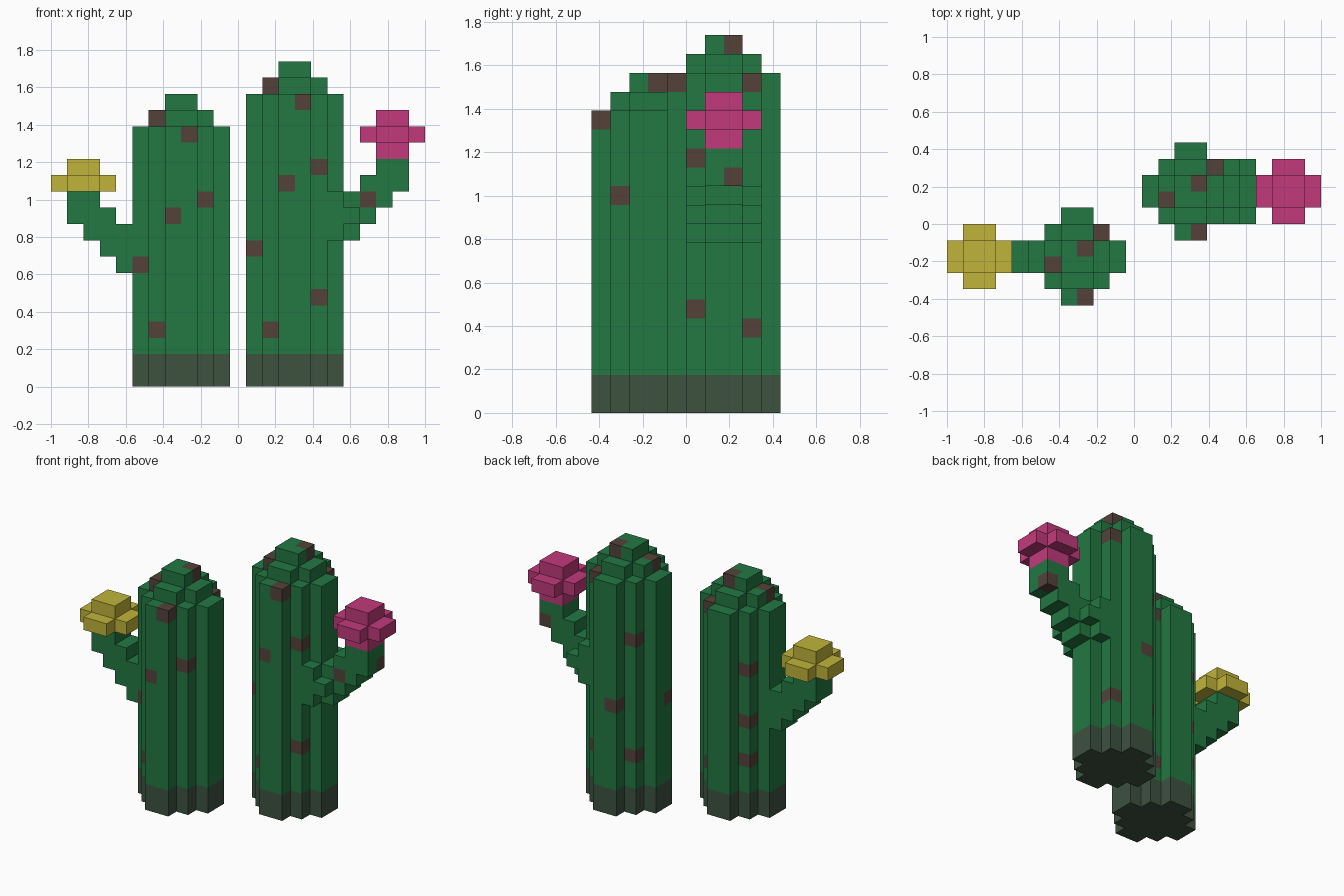
import bpy, bmesh
from mathutils import Vector

if "Cube" in bpy.data.objects:
    bpy.data.objects.remove(bpy.data.objects["Cube"], do_unlink=True)

U = 2 / 23                          # edge of one block
ORIGIN = Vector((-1, -5 * U, 0))    # corner of block (0, 0, 0)


def material(name, rgb):
    def linear(c):
        c /= 255
        return c / 12.92 if c <= 0.04045 else ((c + 0.055) / 1.055) ** 2.4
    colour = (*[linear(c) for c in rgb], 1)
    m = bpy.data.materials.new(name)
    m.diffuse_color = colour
    m.use_nodes = True
    m.node_tree.nodes["Principled BSDF"].inputs["Base Color"].default_value = colour
    return m


GREEN = material("cactus_green", (34, 120, 66))
BROWN = material("spot_brown", (83, 66, 58))
BASE = material("base_grey_green", (61, 82, 64))
PINK = material("flower_pink", (193, 58, 123))
YELLOW = material("flower_yellow", (192, 180, 58))


def box(i0, i1, j0, j1, k0, k1):
    """Set of block cells in half-open ranges."""
    return {(i, j, k) for i in range(i0, i1) for j in range(j0, j1) for k in range(k0, k1)}


def disc(ci, cj, k0, k1, *half_sizes):
    """Rounded block column: union of rectangles given as (half x, half y)."""
    cells = set()
    for a, b in half_sizes:
        cells |= box(ci - a, ci + a, cj - b, cj + b, k0, k1)
    return cells


# The six block sides: outward direction and corner loop
SIDES = []
for axis in range(3):
    b, c = (axis + 1) % 3, (axis + 2) % 3
    for sign in (0, 1):
        loop = []
        for u, v in ((0, 0), (1, 0), (1, 1), (0, 1)):
            p = [0, 0, 0]
            p[axis], p[b], p[c] = sign, u, v
            loop.append(tuple(p))
        step = [0, 0, 0]
        step[axis] = 1 if sign else -1
        SIDES.append((tuple(step), loop if sign else loop[::-1]))


def build(name, cells, main, spots=(), base_height=0):
    """Outer skin of the cells; spot cells are brown, low cells take the base colour."""
    mats = [main] + ([BROWN] if spots else []) + ([BASE] if base_height else [])
    bm = bmesh.new()
    verts = {}
    for cell in sorted(cells):
        mat = BROWN if cell in spots else BASE if cell[2] < base_height else main
        for step, loop in SIDES:
            if tuple(a + b for a, b in zip(cell, step)) in cells:
                continue
            corners = []
            for off in loop:
                key = tuple(a + b for a, b in zip(cell, off))
                if key not in verts:
                    verts[key] = bm.verts.new(ORIGIN + Vector(key) * U)
                corners.append(verts[key])
            bm.faces.new(corners).material_index = mats.index(mat)
    mesh = bpy.data.meshes.new(name)
    bm.to_mesh(mesh)
    bm.free()
    for m in mats:
        mesh.materials.append(m)
    bpy.context.collection.objects.link(bpy.data.objects.new(name, mesh))


def trunk(name, ci, cj, height, spots):
    """Fluted column with a two-step dome."""
    cells = disc(ci, cj, 0, height, (3, 1), (2, 2), (1, 3))
    cells |= disc(ci, cj, height, height + 1, (2, 1), (1, 2))
    cells |= disc(ci, cj, height + 1, height + 2, (1, 1))
    build(name, cells, GREEN, spots, base_height=2)


# Trunks
trunk("short_trunk", 8, 3, 16, {
    (6, 2, 16), (8, 3, 17), (8, 0, 15), (9, 4, 15), (9, 1, 11), (7, 0, 10),
    (5, 2, 7), (6, 1, 3), (9, 4, 3), (6, 4, 11), (6, 4, 7), (6, 4, 4)})
trunk("tall_trunk", 15, 7, 18, {
    (15, 7, 19), (13, 6, 18), (15, 4, 17), (16, 8, 17), (16, 5, 13), (14, 4, 12),
    (12, 6, 8), (16, 5, 5), (16, 8, 4), (13, 5, 3), (13, 8, 13), (14, 9, 8), (13, 8, 4)})

# Stepped arm of the short cactus: rows of (first, end) from the lowest up
short_arm = set()
for k, (i0, i1) in enumerate([(4, 5), (3, 5), (2, 5), (1, 4), (1, 3)], start=7):
    short_arm |= box(i0, i1, 2, 4, k, k + 1)
build("short_arm", short_arm, GREEN)

# Stepped arm of the tall cactus, with a flared collar on both sides
tall_arm = set()
for k, (i0, i1) in enumerate([(18, 19), (18, 20), (18, 21), (19, 22), (20, 22)], start=9):
    tall_arm |= box(i0, i1, 6, 8, k, k + 1)
for j in (5, 8):
    tall_arm |= box(17, 18, j, j + 1, 9, 12) | box(18, 19, j, j + 1, 10, 11)
build("tall_arm", tall_arm, GREEN, {(19, 6, 11), (21, 7, 12)})

# Flowers: a cross of petals around a square core
build("yellow_flower", disc(2, 3, 12, 13, (2, 1), (1, 2)) | disc(2, 3, 13, 14, (1, 1)), YELLOW)
build("pink_flower", disc(21, 7, 15, 16, (2, 1), (1, 2)) | disc(21, 7, 14, 17, (1, 1)), PINK)
